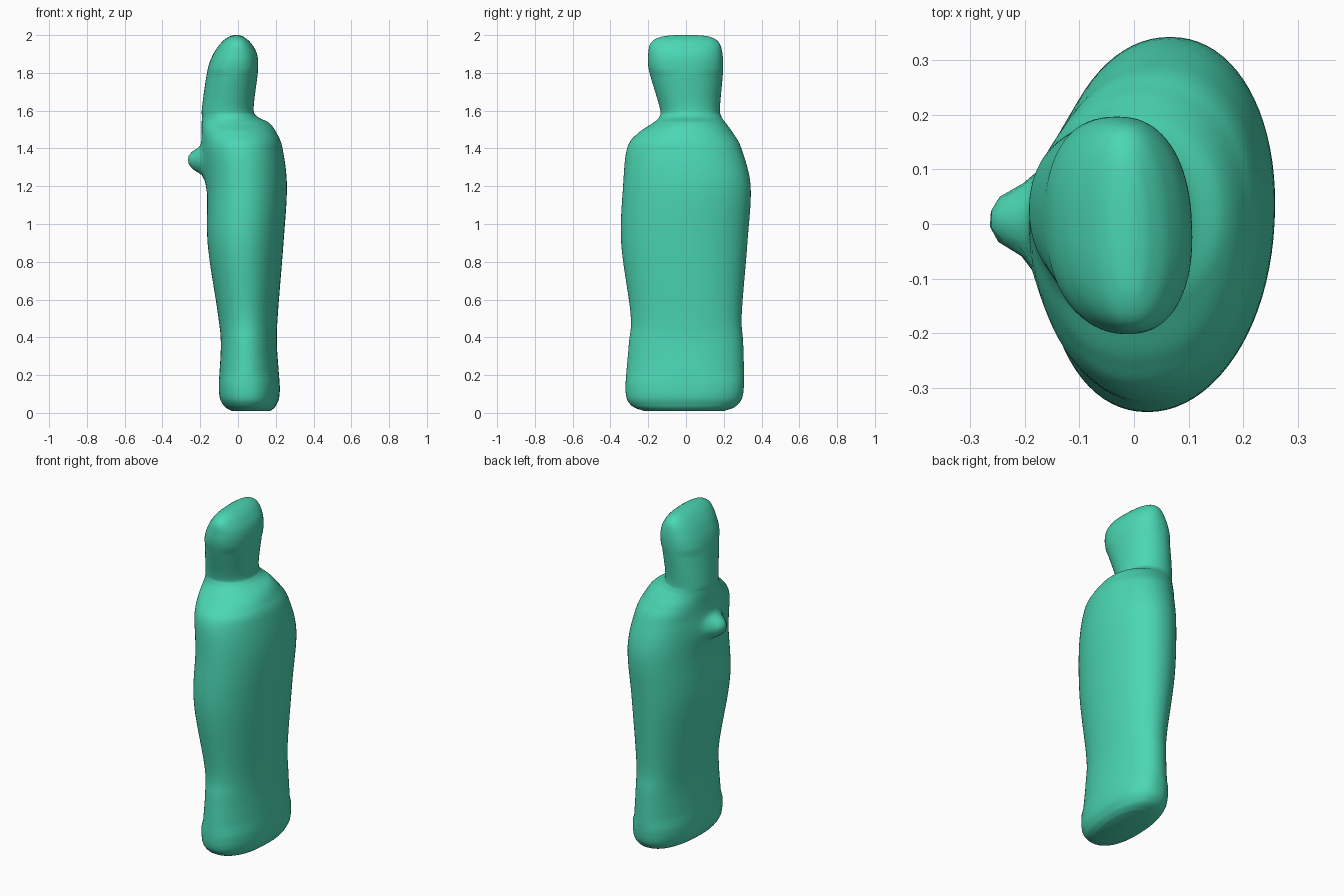
import bpy, bmesh, math

if "Cube" in bpy.data.objects:
    bpy.data.objects.remove(bpy.data.objects["Cube"])

# Key cross-sections: z, x min, x max, y min, y max
RINGS = [
    (0.01, -0.03, 0.17, -0.22, 0.20),
    (0.04, -0.075, 0.20, -0.29, 0.27),
    (0.12, -0.10, 0.22, -0.32, 0.305),
    (0.36, -0.09, 0.205, -0.303, 0.303),
    (0.52, -0.105, 0.21, -0.293, 0.295),
    (0.90, -0.16, 0.24, -0.343, 0.325),
    (1.20, -0.16, 0.258, -0.333, 0.342),
    (1.40, -0.175, 0.235, -0.312, 0.293),
    (1.48, -0.185, 0.205, -0.255, 0.25),
    (1.535, -0.19, 0.165, -0.175, 0.21),
    (1.57, -0.19, 0.10, -0.14, 0.187),
    (1.62, -0.19, 0.083, -0.14, 0.18),
    (1.81, -0.162, 0.105, -0.195, 0.196),
    (1.90, -0.13, 0.10, -0.20, 0.193),
    (1.96, -0.088, 0.066, -0.185, 0.175),
    (1.99, -0.05, 0.03, -0.135, 0.13),
    (2.0, -0.02, 0.005, -0.06, 0.06),
]
SIDES, STEPS = 80, 8


def blend(a, b, c, d, t):
    """Catmull-Rom blend between sections b and c."""
    return [q + 0.5 * t * (r - p + t * (2*p - 5*q + 4*r - s + t * (3*(q - r) + s - p)))
            for p, q, r, s in zip(a, b, c, d)]


def power(v, n):
    return math.copysign(abs(v) ** (2 / n), v)


def section(ring):
    z, x0, x1, y0, y1 = ring
    cx, cy, rx, ry = (x0 + x1) / 2, (y0 + y1) / 2, (x1 - x0) / 2, (y1 - y0) / 2
    head = min(max((z - 1.4) / 0.25, 0), 1)
    skew = 0.05 - 0.09 * head           # body and head twist opposite ways
    n = 2.3 if z > 1.8 or z < 0.2 else 2.1
    points = []
    for i in range(SIDES):
        a = math.tau * i / SIDES
        y = cy + ry * power(math.sin(a), n)
        x = cx + rx * power(math.cos(a), n) + skew * (y - cy)
        if math.cos(a) < 0:
            # Small rounded knob and its broad swelling on the -x side
            r = math.hypot(y - 0.01, z - 1.335)
            x -= 0.033 * math.exp(-(r / 0.12) ** 2) + 0.063 * math.exp(-(r / 0.062) ** 4)
        points.append((x, y, z))
    return points


# Smoothly interpolated list of sections
last = len(RINGS) - 1
rings = []
for i in range(last):
    quad = [RINGS[min(max(i + k, 0), last)] for k in (-1, 0, 1, 2)]
    rings += [blend(*quad, s / STEPS) for s in range(STEPS)]
rings.append(RINGS[-1])

# Single skin for base, torso, shoulders, neck and head
bm = bmesh.new()
loops = [[bm.verts.new(p) for p in section(r)] for r in rings]
for lo, hi in zip(loops, loops[1:]):
    for i in range(SIDES):
        j = (i + 1) % SIDES
        bm.faces.new((lo[i], lo[j], hi[j], hi[i]))
bm.faces.new(loops[0][::-1])
bm.faces.new(loops[-1])
bmesh.ops.recalc_face_normals(bm, faces=bm.faces)
for f in bm.faces:
    f.smooth = True

mesh = bpy.data.meshes.new("robed_figure")
bm.to_mesh(mesh)
bm.free()
figure = bpy.data.objects.new("robed_figure", mesh)
bpy.context.collection.objects.link(figure)

# Green material
green = bpy.data.materials.new("green")
green.diffuse_color = (0.07, 0.68, 0.45, 1)
green.use_nodes = True
green.node_tree.nodes["Principled BSDF"].inputs["Base Color"].default_value = green.diffuse_color
mesh.materials.append(green)
